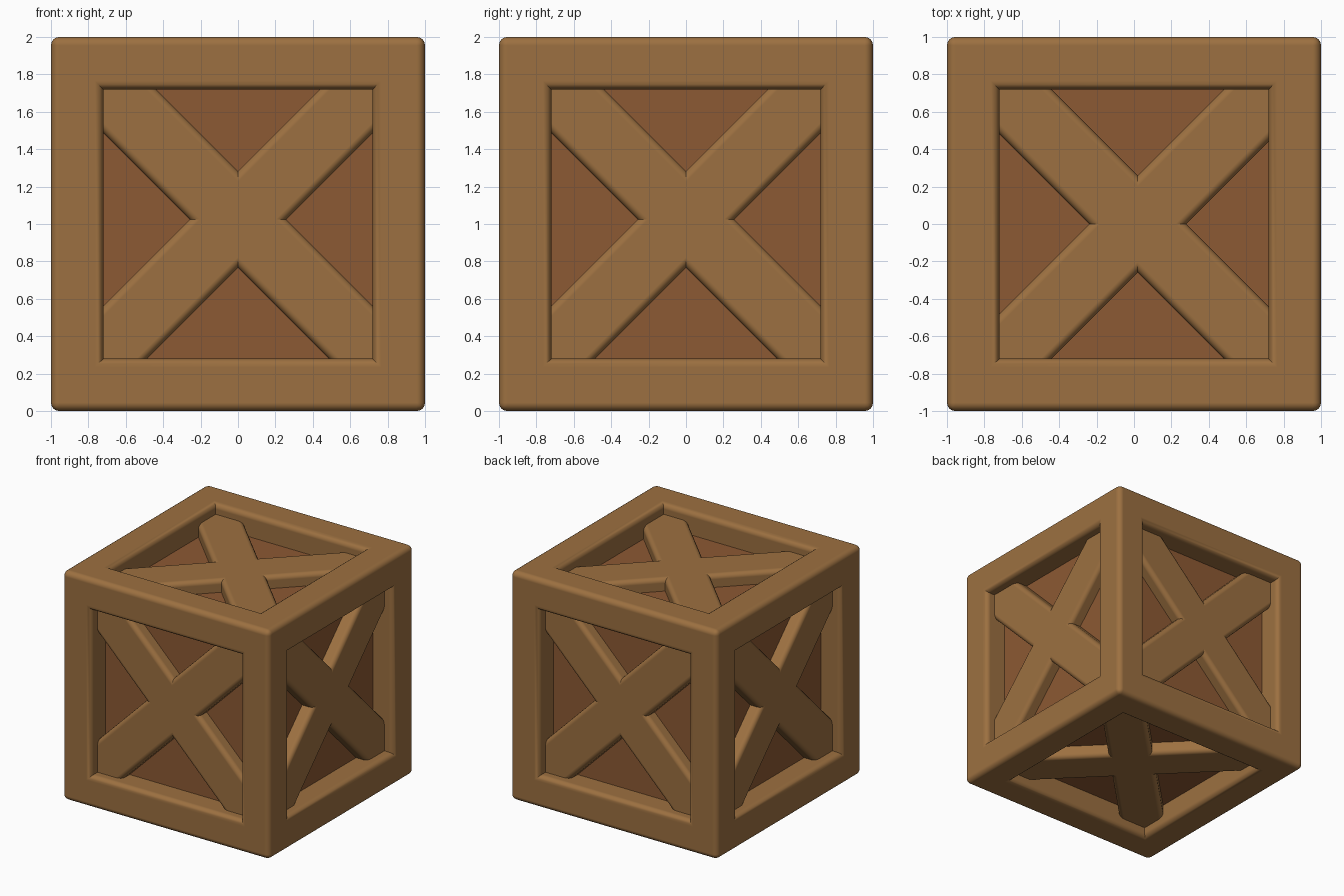
import bpy, bmesh
from math import radians, pi
from mathutils import Matrix, Vector

if "Cube" in bpy.data.objects:
    bpy.data.objects.remove(bpy.data.objects["Cube"])


def material(name, rgb):
    m = bpy.data.materials.new(name)
    m.diffuse_color = (*rgb, 1)
    m.use_nodes = True
    m.node_tree.nodes["Principled BSDF"].inputs["Base Color"].default_value = m.diffuse_color
    return m


LIGHT = material("light_wood", (0.335, 0.163, 0.052))
DARK = material("dark_wood", (0.265, 0.1, 0.033))


def finish(name, bm, mat, smooth=True):
    bmesh.ops.recalc_face_normals(bm, faces=bm.faces)
    me = bpy.data.meshes.new(name)
    bm.to_mesh(me)
    bm.free()
    me.materials.append(mat)
    ob = bpy.data.objects.new(name, me)
    bpy.context.collection.objects.link(ob)
    if smooth:
        bpy.ops.object.select_all(action='DESELECT')
        ob.select_set(True)
        bpy.context.view_layer.objects.active = ob
        bpy.ops.object.shade_smooth_by_angle(angle=radians(40))
        # Keep the large faces looking flat next to the rounded edges
        wn = ob.modifiers.new("flat_faces", 'WEIGHTED_NORMAL')
        wn.keep_sharp = True
        wn.weight = 100
    return ob


CENTRE = Matrix.Translation((0, 0, 1))

# Frame: cube with a recessed opening on every side, rounded outer and rim edges
bm = bmesh.new()
bmesh.ops.create_cube(bm, size=2)
sides = bm.faces[:]
bmesh.ops.inset_individual(bm, faces=sides, thickness=0.28,
                           use_even_offset=True)
floors = bmesh.ops.extrude_discrete_faces(bm, faces=sides)["faces"]
for f in floors:
    bmesh.ops.translate(bm, verts=f.verts, vec=f.normal * -0.22)
bmesh.ops.delete(bm, geom=floors, context='FACES_ONLY')


def rounded(e):
    a, b = e.verts[0].co, e.verts[1].co
    shared = [i for i in range(3) if abs(a[i] - b[i]) < 1e-4]
    return len(shared) == 2 and any(abs(abs(a[i]) - 1) < 1e-4 for i in shared)


bmesh.ops.bevel(bm, geom=[e for e in bm.edges if rounded(e)], offset=0.045,
                segments=4, profile=0.5, affect='EDGES')
bm.transform(CENTRE)
finish("frame", bm, LIGHT)

# Inner panels: one box showing through all six openings
bm = bmesh.new()
bmesh.ops.create_cube(bm, size=1.6, matrix=CENTRE)
finish("panels", bm, DARK, smooth=False)


# Crossed braces: two bars at 45 degrees, slightly off centre on each side
def brace(name, turn, shift, angle):
    bm = bmesh.new()
    bmesh.ops.create_cube(bm, size=1)
    bm.transform(Matrix.Diagonal((2.24, 0.365, 0.16, 1)))
    edges = [e for e in bm.edges
             if all(v.co.z > 0 for v in e.verts)
             and abs(e.verts[0].co.y - e.verts[1].co.y) < 1e-4]
    bmesh.ops.bevel(bm, geom=edges, offset=0.04, segments=4, profile=0.5,
                    affect='EDGES')
    bm.transform(CENTRE @ Matrix.Translation(shift) @ turn
                 @ Matrix.Translation((0, 0, 0.83))
                 @ Matrix.Rotation(angle, 4, 'Z'))
    finish(name, bm, LIGHT)


UP = Vector((0, 0, 0.025))
SIDE = Vector((0.02, 0, 0))
SIDES = {
    "front": (Matrix.Rotation(pi / 2, 4, 'X'), UP),
    "back": (Matrix.Rotation(-pi / 2, 4, 'X'), UP),
    "right": (Matrix.Rotation(pi / 2, 4, 'Y'), UP),
    "left": (Matrix.Rotation(-pi / 2, 4, 'Y'), UP),
    "top": (Matrix.Identity(4), SIDE),
    "bottom": (Matrix.Rotation(pi, 4, 'X'), SIDE),
}
for side, (turn, shift) in SIDES.items():
    brace(side + "_brace_a", turn, shift, pi / 4)
    brace(side + "_brace_b", turn, shift, -pi / 4)
